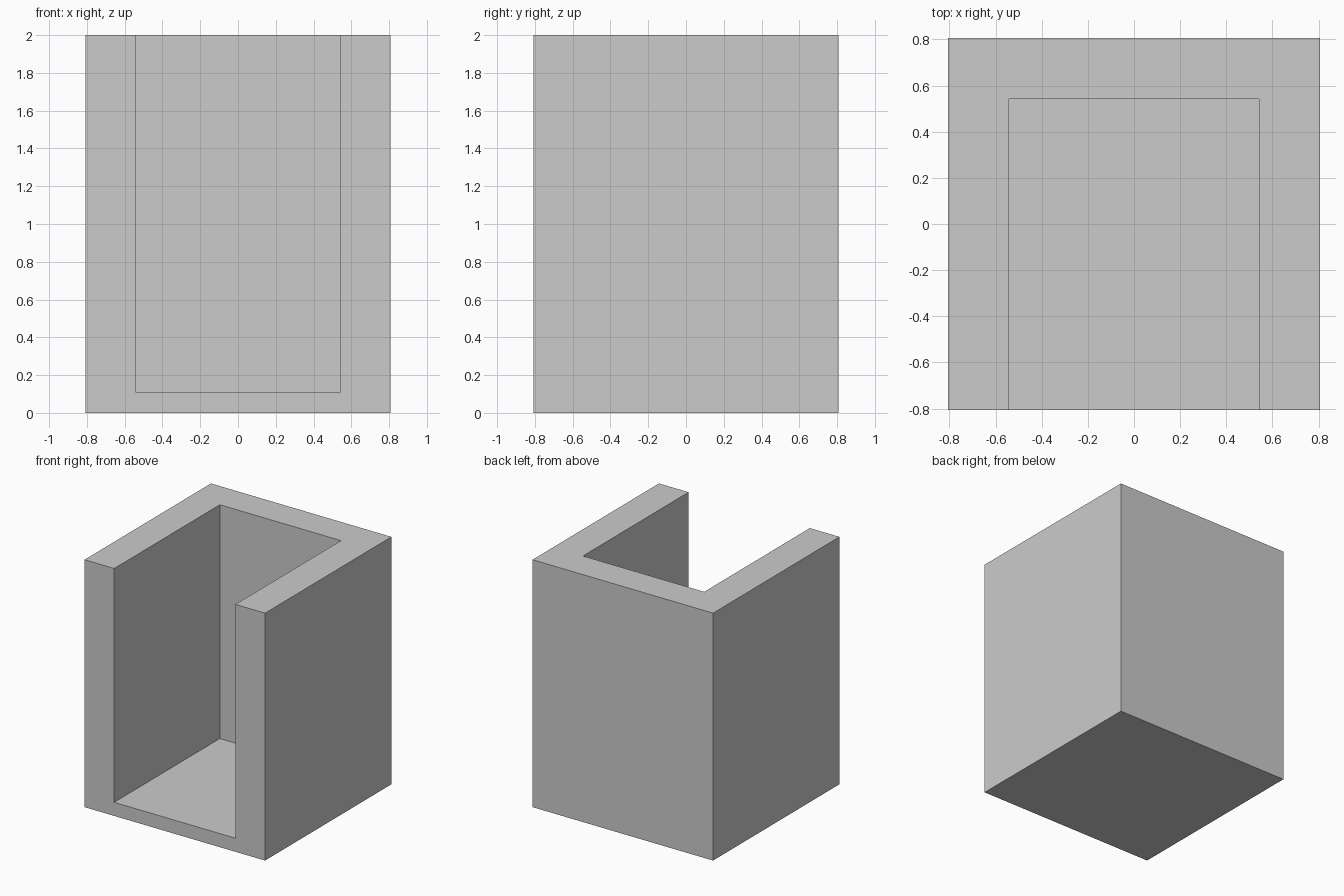
import bpy

if "Cube" in bpy.data.objects:
    bpy.data.objects.remove(bpy.data.objects["Cube"])

HALF = 0.807      # outer half width and depth
INNER = 0.542     # inner wall faces
FLOOR = 0.11      # floor thickness
HEIGHT = 2.0


def box(name, lo, hi):
    """Axis-aligned box between two corners."""
    centre = [(a + b) / 2 for a, b in zip(lo, hi)]
    bpy.ops.mesh.primitive_cube_add(size=1, location=centre)
    ob = bpy.context.object
    ob.name = name
    ob.scale = [b - a for a, b in zip(lo, hi)]
    bpy.ops.object.transform_apply(location=True, rotation=False, scale=True)
    return ob


# Solid block
shell = box("open_shell", (-HALF, -HALF, 0), (HALF, HALF, HEIGHT))

# Recess open at the front and the top
cutter = box("recess_cutter", (-INNER, -HALF - 0.5, FLOOR), (INNER, INNER, HEIGHT + 0.5))
cutter.hide_render = True

# Carve the recess, leaving floor, back and two side walls
mod = shell.modifiers.new("recess", 'BOOLEAN')
mod.operation = 'DIFFERENCE'
mod.solver = 'EXACT'
mod.object = cutter
bpy.context.view_layer.objects.active = shell
bpy.ops.object.modifier_apply(modifier=mod.name)
bpy.data.objects.remove(cutter, do_unlink=True)
